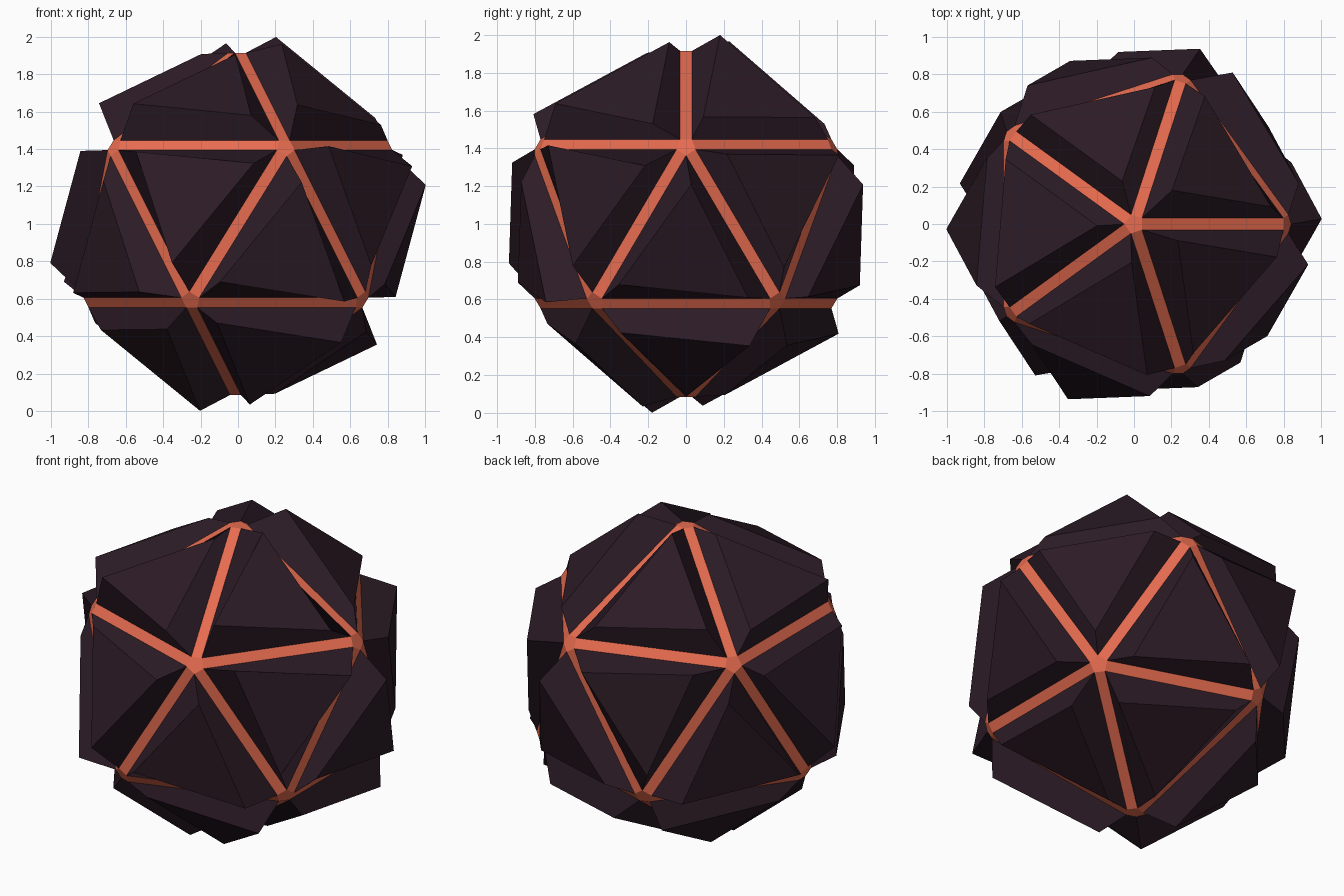
import bpy, bmesh
from mathutils import Vector, Quaternion

if "Cube" in bpy.data.objects:
    bpy.data.objects.remove(bpy.data.objects["Cube"])

RADIUS = 0.955      # icosahedron before its edges are bevelled
STRIP = 0.033       # bevel offset, gives the orange strips
HEIGHT = 0.893      # distance from the middle to each panel top
TOP_RADIUS = 0.398  # size of each panel top triangle
TURN = Vector((-0.095, 0.132, -0.09))   # shared tilt of every panel top


def material(name, rgb):
    m = bpy.data.materials.new(name)
    m.diffuse_color = (*rgb, 1)
    m.use_nodes = True
    m.node_tree.nodes["Principled BSDF"].inputs["Base Color"].default_value = m.diffuse_color
    return m


# Icosahedron core with flat bevelled edges
bm = bmesh.new()
bmesh.ops.create_icosphere(bm, subdivisions=1, radius=RADIUS)
bmesh.ops.bevel(bm, geom=bm.edges[:], offset=STRIP, offset_type='OFFSET',
                segments=1, profile=0.5, affect='EDGES')
bm.normal_update()
panels = [f for f in bm.faces if f.calc_area() > 0.1]
for f in bm.faces:
    f.material_index = 1
for f in panels:
    f.material_index = 0

# Raised panels: each face pushed out, shrunk and tilted the same way
turn = Quaternion(TURN.normalized(), TURN.length)
for f in panels:
    normal = f.normal.copy()
    centre = f.calc_center_median()
    top = bmesh.ops.extrude_discrete_faces(bm, faces=[f])['faces'][0]
    for v in top.verts:
        arm = (v.co - centre).normalized() * TOP_RADIUS
        v.co = normal * HEIGHT + turn @ arm
    for e in top.edges:
        for side in e.link_faces:
            side.material_index = 0

bmesh.ops.recalc_face_normals(bm, faces=bm.faces[:])
bmesh.ops.translate(bm, verts=bm.verts[:], vec=(0, 0, 1))

mesh = bpy.data.meshes.new("panelled_ball")
bm.to_mesh(mesh)
bm.free()
mesh.materials.append(material("dark_panel", (0.025, 0.011, 0.019)))
mesh.materials.append(material("orange_strip", (0.8, 0.15, 0.08)))
ball = bpy.data.objects.new("panelled_ball", mesh)
bpy.context.collection.objects.link(ball)
